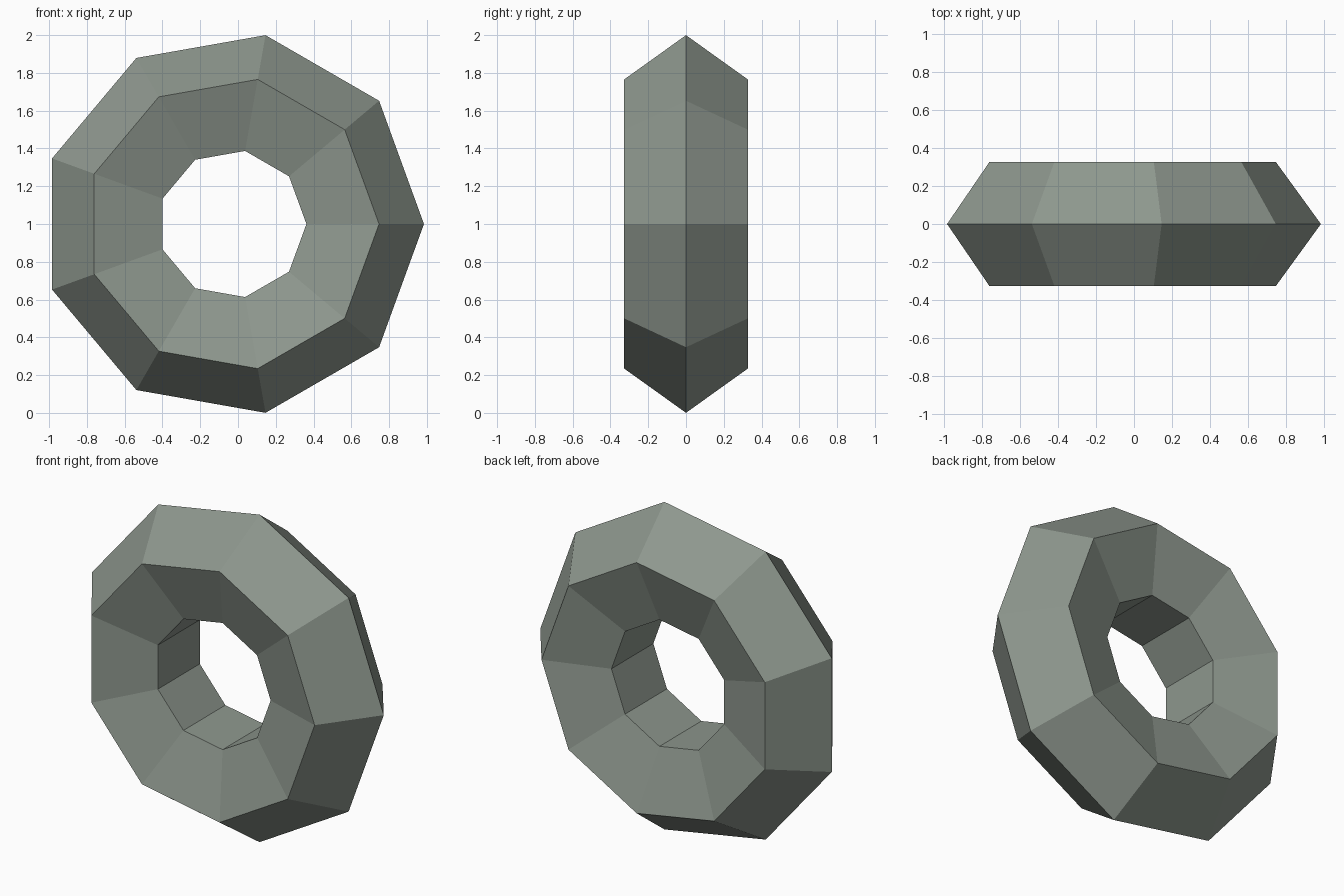
import bpy
import math

cube = bpy.data.objects.get("Cube")
if cube:
    bpy.data.objects.remove(cube, do_unlink=True)

# Grey-green material
color = (0.27, 0.31, 0.27, 1.0)
mat = bpy.data.materials.new("grey_green")
mat.use_nodes = True
mat.diffuse_color = color
bsdf = next(n for n in mat.node_tree.nodes if n.type == 'BSDF_PRINCIPLED')
bsdf.inputs["Base Color"].default_value = color

# Upright low-poly ring: nine segments with a five-sided section
RING_RADIUS, TUBE_RADIUS = 0.671, 0.344
rim = RING_RADIUS + TUBE_RADIUS
offset_x = -rim * (1 - math.cos(math.radians(20))) / 2  # centres the odd-sided outline
bpy.ops.mesh.primitive_torus_add(
    major_segments=9, minor_segments=5,
    major_radius=RING_RADIUS, minor_radius=TUBE_RADIUS,
    location=(offset_x, 0, 1), rotation=(math.pi / 2, 0, 0))
ring = bpy.context.object
ring.name = "ring"
ring.data.materials.clear()
ring.data.materials.append(mat)
bpy.ops.object.shade_flat()
